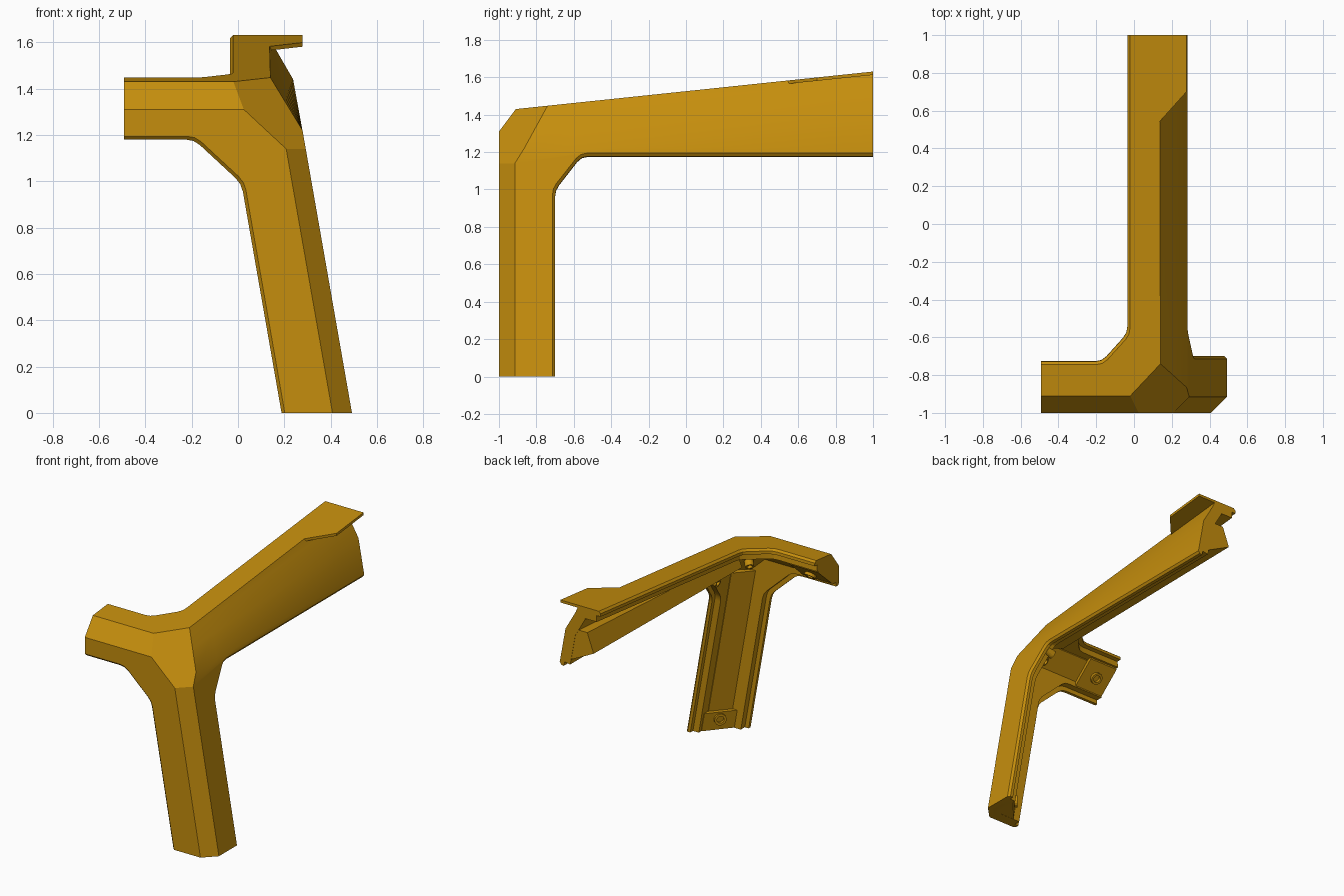
import bpy, bmesh, math
from mathutils import Vector, Matrix

if "Cube" in bpy.data.objects:
    bpy.data.objects.remove(bpy.data.objects["Cube"])

gold = bpy.data.materials.new("golden_brown")
gold.diffuse_color = (0.56, 0.27, 0.004, 1)
gold.use_nodes = True
gold.node_tree.nodes["Principled BSDF"].inputs["Base Color"].default_value = gold.diffuse_color

STEPS = 8          # divisions along the twisted side of the long arm
LEFT = -0.493      # end of the short arm


def top_z(y):      # sloping top plane
    return 1.43 + 0.105 * (y + 0.91)


def side_x(z):     # leaning right-hand plane
    return 0.492 - 0.175 * z


def fillet(prev, corner, nxt, r=0.035):
    """Three points that round a corner."""
    a = corner + (prev - corner).normalized() * r
    b = corner + (nxt - corner).normalized() * r
    return [a, (a + b + corner * 2) / 4, b]


def edge_path(p0, c1, c2, p3):
    return [p0] + fillet(p0, c1, c2) + fillet(c1, c2, p3) + [p3]


def sheet(m):
    """Outer skin as polygons, with its free edges pulled in by m."""
    V = Vector
    k = 0.41 * m
    # facet at the corner
    p1 = V((0.14, -0.74, top_z(-0.74)))
    p2 = V((side_x(1.22), -0.865, 1.22))
    p3 = V((side_x(1.14), -0.915, 1.14))
    p4, p5 = V((0.208, -1, 1.14)), V((0.025, -1, 1.31))
    p6 = V((-0.02, -0.91, 1.43))
    # arm and leg ends
    a_low, a_high = V((LEFT, -1, 1.31)), V((LEFT, -0.91, 1.43))
    l_front, l_side = V((0.408, -1, 0)), V((side_x(0), -0.915, 0))
    # twisted side of the long arm
    back = [V((0.278, 1, 1.22)), V((0.238, 1, 1.44)),
            V((0.16, 1, 1.575)), V((0.135, 1, top_z(1)))]
    rows = []
    for t, b in zip((0, 0.55, 0.9, 1), back):
        f = p2.lerp(p1, t)
        rows.append([f.lerp(b, i / STEPS) for i in range(STEPS + 1)])
    # free edges with rounded gussets
    front = edge_path(V((LEFT, -1, 1.18 + m)), V((-0.19 + k, -1, 1.18 + m)),
                      V((0.015 + 0.93 * m, -1, 0.99 + m / 2)),
                      V((0.188 + m, -1, 0)))
    z1, z2 = 1.0 + k, 1.18 + m
    side = edge_path(V((side_x(0), -0.70 - m, 0)), V((side_x(z1), -0.70 - m, z1)),
                     V((side_x(z2), -0.56 - k, z2)), V((side_x(z2), 1, z2)))
    flat = [(LEFT, -0.73 - m), (-0.17 + k, -0.73 - m),
            (-0.035 + m, -0.58 - k), (-0.035 + m, 1)]
    top = edge_path(*[V((x, y, top_z(y))) for x, y in flat])
    polys = [
        [a_low] + front + [l_front, p4, p5],
        [l_side] + side + rows[0][::-1] + [p3],
        [p6] + rows[3] + top[::-1] + [a_high],
        [a_low, p5, p6, a_high],
        [l_front, l_side, p3, p4],
        [p1, p6, p5, p4, p3, p2, rows[1][0], rows[2][0]],
    ]
    for lo, hi in zip(rows, rows[1:]):
        for i in range(STEPS):
            polys.append([lo[i], lo[i + 1], hi[i + 1], hi[i]])
    # share common points
    verts, index, faces = [], {}, []
    for poly in polys:
        face = []
        for p in poly:
            key = tuple(round(c, 4) for c in p)
            if key not in index:
                index[key] = len(verts)
                verts.append(p)
            if index[key] not in face:
                face.append(index[key])
        faces.append(face)
    return verts, faces


def newell(pts):
    n = Vector((0, 0, 0))
    for a, b in zip(pts, pts[1:] + pts[:1]):
        n += a.cross(b)
    return n.normalized()


def sink(verts, faces, depth):
    """Move the skin inwards evenly, keeping the three ends flat."""
    core = Vector((-0.3, 0.3, 0.5))
    planes = [[] for _ in verts]
    for f in faces:
        pts = [verts[i] for i in f]
        n = newell([p - pts[0] for p in pts])
        if n.dot(core - pts[0]) > 0:
            n = -n
        for i in f:
            planes[i].append((n, -depth))
    result = []
    for v, pl in zip(verts, planes):
        for axis, end in ((0, LEFT), (1, 1.0), (2, 0.0)):
            if abs(v[axis] - end) < 1e-4:
                n = Vector((0, 0, 0))
                n[axis] = 5
                pl.append((n, 0))
        m = Matrix.Identity(3) * 0.01
        rhs = Vector((0, 0, 0))
        for n, d in pl:
            m += Matrix([[n[r] * n[c] for c in range(3)] for r in range(3)])
            rhs += n * d
        result.append(v + m.inverted() @ rhs)
    return result


def finish(bm, name, smooth=False):
    bmesh.ops.recalc_face_normals(bm, faces=bm.faces[:])
    me = bpy.data.meshes.new(name)
    bm.to_mesh(me)
    bm.free()
    ob = bpy.data.objects.new(name, me)
    bpy.context.collection.objects.link(ob)
    me.materials.append(gold)
    if smooth:
        bpy.context.view_layer.objects.active = ob
        ob.select_set(True)
        bpy.ops.object.shade_smooth_by_angle(angle=math.radians(20))
        ob.select_set(False)


# Corner shell: chamfered lip, thin rim, then the thicker inner wall
bm = bmesh.new()
layers = []
for margin, depth in ((0.014, 0), (0, 0.014), (0, 0.035), (0.03, 0.035), (0.03, 0.08)):
    verts, faces = sheet(margin)
    layers.append([bm.verts.new(p) for p in sink(verts, faces, depth)])
count = {}
for f in faces:
    bm.faces.new([layers[0][i] for i in f])
    bm.faces.new([layers[-1][i] for i in reversed(f)])
    for a, b in zip(f, f[1:] + f[:1]):
        pair = frozenset((a, b))
        count[pair] = count.get(pair, 0) + 1
for pair, used in count.items():
    if used == 1:
        a, b = pair
        for u, w in zip(layers, layers[1:]):
            bm.faces.new([u[a], u[b], w[b], w[a]])
finish(bm, "corner_shell", True)


def prism(name, start, end):
    """Solid between two matching outlines."""
    bm = bmesh.new()
    u = [bm.verts.new(p) for p in start]
    w = [bm.verts.new(p) for p in end]
    bm.faces.new(u)
    bm.faces.new(w[::-1])
    for i in range(len(u)):
        j = (i + 1) % len(u)
        bm.faces.new([u[i], w[i], w[j], u[j]])
    finish(bm, name)


# Overhanging plate at the rear of the long arm
outline = [(0.134, 0.54), (0.278, 0.70), (0.278, 1), (0.134, 1)]
prism("overhang_plate", [(x, y, top_z(y)) for x, y in outline],
      [(x, y, top_z(y) - 0.018) for x, y in outline])


# Wedges that fill the inner corner of the leg and the short arm, thicker at the ends
def leg_wedge(name, a, b, z):
    pts = [a, b, (0.425, b[1]), (0.425, -0.90), (0.38, -0.94), (a[0], -0.94)]
    prism(name, [(x, y, 0.001) for x, y in pts], [(x - 0.175 * z, y, z) for x, y in pts])


def arm_wedge(name, a, b, x):
    pts = [a, b, (b[0], b[1] + 0.01), (-0.885, 1.365), (-0.94, 1.31), (-0.94, a[1])]
    prism(name, [(LEFT + 0.001, y, z) for y, z in pts], [(x, y, z) for y, z in pts])


leg_wedge("leg_wedge", (0.30, -0.925), (0.408, -0.80), 1.15)
leg_wedge("leg_end_block", (0.265, -0.925), (0.408, -0.755), 0.13)
arm_wedge("short_arm_wedge", (-0.925, 1.245), (-0.80, 1.355), 0.03)
arm_wedge("short_arm_end_block", (-0.925, 1.215), (-0.765, 1.355), -0.27)

# Thick inner beam along the long arm
beam_front = [(0.21, 1.22), (0.04, 1.28), (0.07, 1.36), (0.16, 1.36)]
beam_back = [(0.22, 1.22), (0.02, 1.32), (0.07, 1.455), (0.18, 1.455)]
prism("long_arm_beam", [(x, -0.68, z) for x, z in beam_front],
      [(x, 0.998, z) for x, z in beam_back])


# Screw bosses on the inner walls
def boss(name, loc, direction, r=0.04, h=0.02):
    bm = bmesh.new()
    rot = Vector(direction).to_track_quat('Z', 'Y').to_matrix().to_4x4()
    rings = []
    for rad, z in ((r, 0), (r, h), (r * 0.6, h), (r * 0.6, 0)):
        rings.append([bm.verts.new((rad * math.cos(a), rad * math.sin(a), z))
                      for a in (i * math.tau / 16 for i in range(16))])
    for u, w in zip(rings, rings[1:] + rings[:1]):
        for i in range(16):
            j = (i + 1) % 16
            bm.faces.new([u[i], u[j], w[j], w[i]])
    bm.transform(Matrix.Translation(loc) @ rot)
    finish(bm, name, True)


boss("leg_boss", (0.325, -0.84, 0.08), (-1.7, 1.43, 0))
boss("short_arm_boss", (-0.38, -0.845, 1.285), (0, 1.4, -1.6))
boss("corner_boss", (0.10, -0.84, 1.25), (-1, 1, -1), r=0.03, h=0.045)
boss("gusset_boss", (0.24, -0.62, 1.17), (-1, 0, -0.3), r=0.03, h=0.06)
